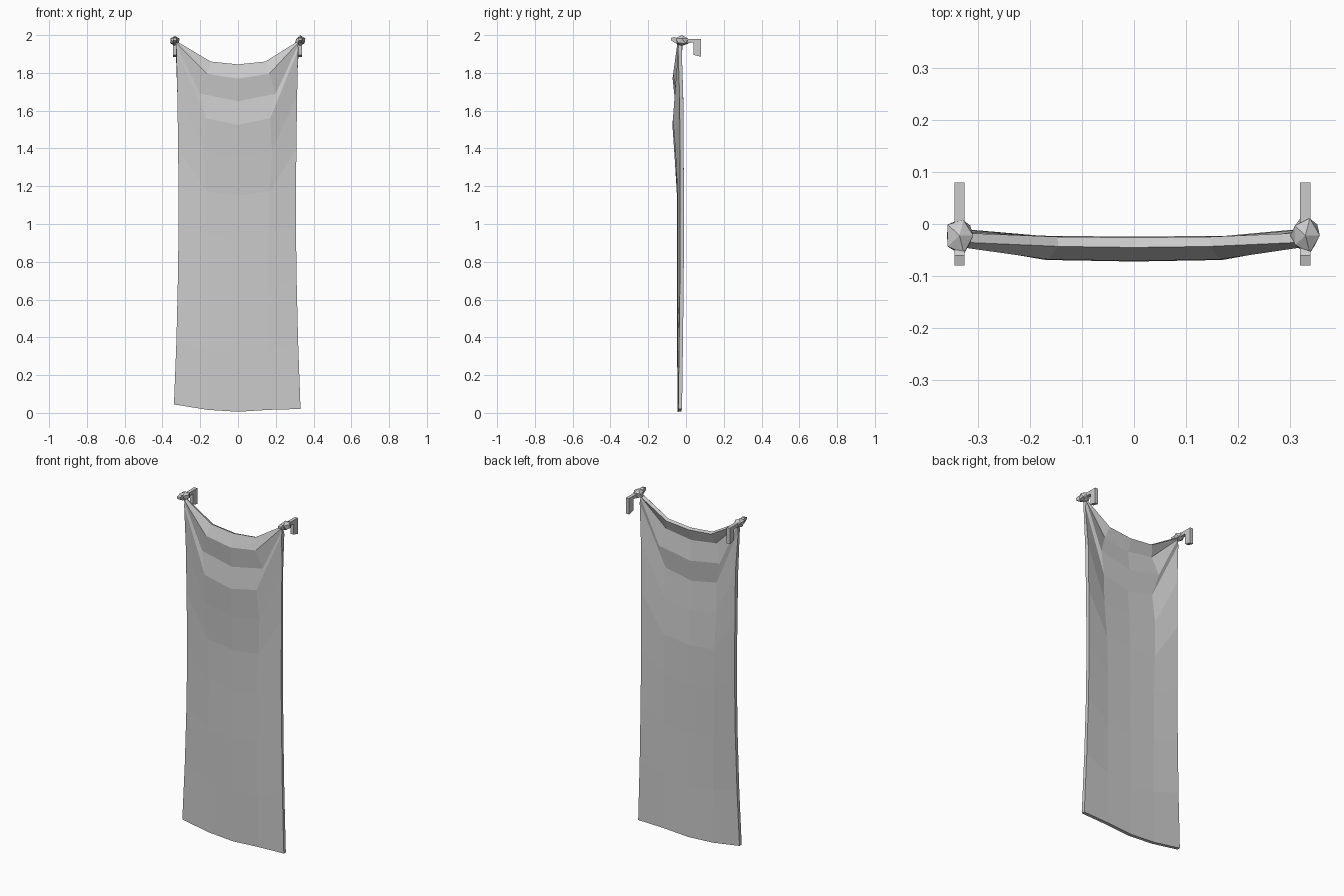
import bpy, bmesh, random
from mathutils import Vector

if "Cube" in bpy.data.objects:
    bpy.data.objects.remove(bpy.data.objects["Cube"])

random.seed(4)


def make_object(name, bm):
    me = bpy.data.meshes.new(name)
    bm.normal_update()
    bm.to_mesh(me)
    bm.free()
    ob = bpy.data.objects.new(name, me)
    bpy.context.collection.objects.link(ob)
    return ob


# Hanging cloth: (edge x, edge y, edge z, inner x, inner y, inner z, centre y, centre z)
rows = [
    (.325, -.035, 1.970, .145, -.043, 1.860, -.045, 1.845),
    (.325, -.045, 1.962, .165, -.068, 1.795, -.071, 1.770),
    (.322, -.040, 1.945, .200, -.052, 1.690, -.058, 1.650),
    (.322, -.042, 1.920, .170, -.069, 1.560, -.072, 1.525),
    (.317, -.034, 1.680, .180, -.056, 1.390, -.060, 1.350),
    (.313, -.032, 1.400, .168, -.045, 1.170, -.048, 1.150),
    (.310, -.031, 1.050, .162, -.044, .930, -.047, .910),
    (.314, -.032, .720, .162, -.045, .640, -.048, .620),
    (.322, -.036, .380, .160, -.045, .330, -.047, .310),
    (.335, -.041, .033, .160, -.043, .016, -.044, .006),
]
bm = bmesh.new()
grid = []
for ex, ey, ez, ix, iy, iz, cy, cz in rows:
    low = .012 if ez < .1 else 0
    pts = [(-ex - .004, ey, ez + low), (-ix, iy, iz), (0, cy, cz),
           (ix, iy, iz), (ex - .004, ey, ez - low)]
    grid.append([bm.verts.new(p) for p in pts])
for a, b in zip(grid, grid[1:]):
    for c in range(4):
        bm.faces.new((a[c], b[c], b[c + 1], a[c + 1]))
cloth = make_object("hanging_cloth", bm)
mod = cloth.modifiers.new("thickness", 'SOLIDIFY')
mod.thickness = .02
mod.offset = -1

# Hook side profile (y, z), extruded across x
hook = [(.08, 1.885), (.08, 1.98), (-.045, 1.98), (-.06, 1.99), (-.08, 1.985),
        (-.08, 1.972), (-.055, 1.957), (.04, 1.96), (.04, 1.895)]
for side, x in (("left", -.335), ("right", .329)):
    bm = bmesh.new()
    face = bm.faces.new([bm.verts.new((x - .01, y, z)) for y, z in hook])
    ext = bmesh.ops.extrude_face_region(bm, geom=[face])
    bmesh.ops.translate(bm, vec=(.02, 0, 0),
                        verts=[v for v in ext["geom"] if isinstance(v, bmesh.types.BMVert)])
    bmesh.ops.recalc_face_normals(bm, faces=bm.faces)
    make_object(side + "_hook", bm)

    # Lumpy low-poly knot wrapped round the hook
    bm = bmesh.new()
    bmesh.ops.create_icosphere(bm, subdivisions=1, radius=1)
    for v in bm.verts:
        k = random.uniform(.85, 1.1)
        v.co = Vector((x + v.co.x * .03 * k, -.022 + v.co.y * .038 * k,
                       1.969 + v.co.z * .029 * k))
    make_object(side + "_knot", bm)
